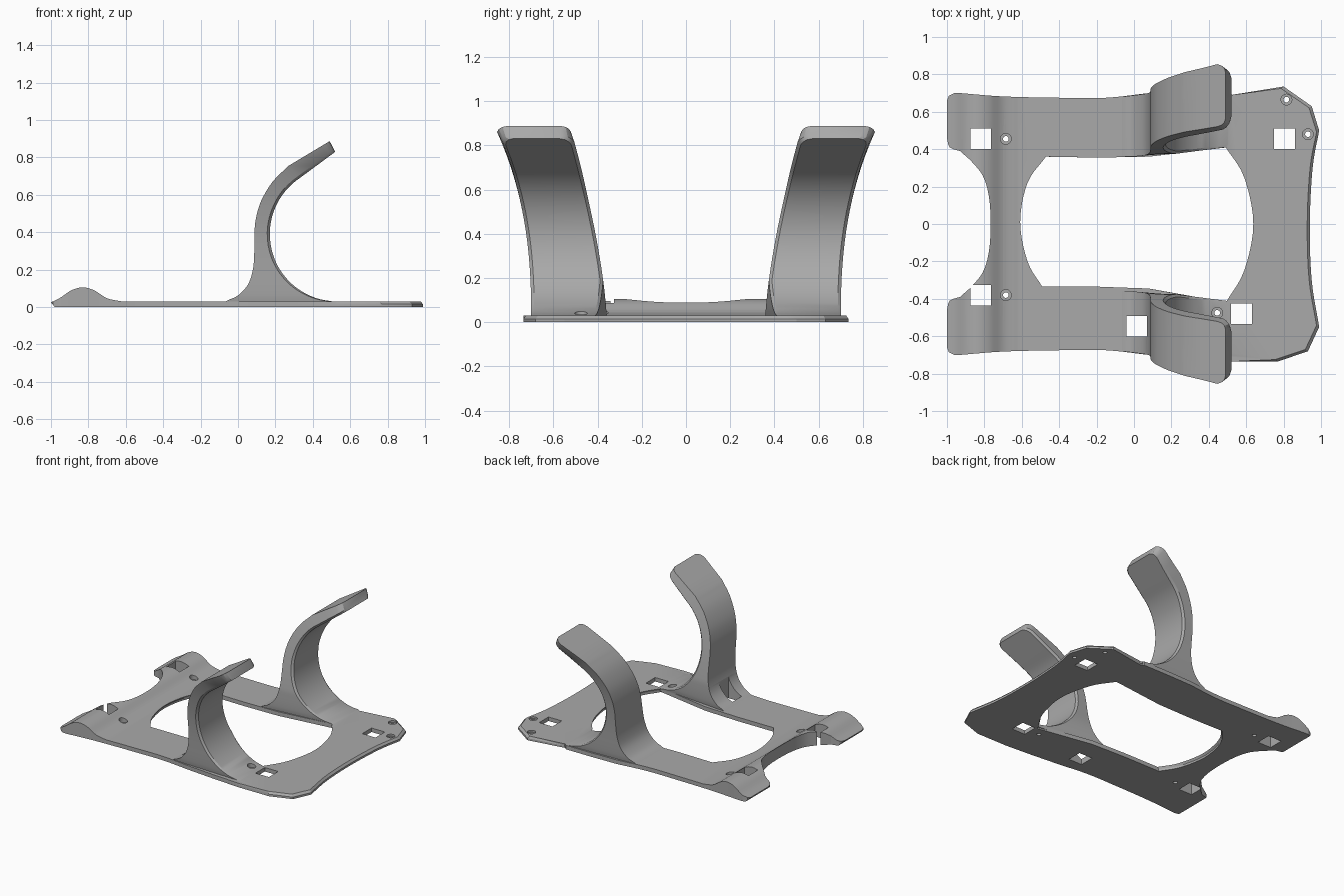
import bpy, bmesh, math
from mathutils import Vector

cube = bpy.data.objects.get("Cube")
if cube:
    bpy.data.objects.remove(cube, do_unlink=True)

grey = bpy.data.materials.new("plain grey")
grey.use_nodes = True
grey.diffuse_color = (0.4, 0.4, 0.4, 1)
grey.node_tree.nodes["Principled BSDF"].inputs["Base Color"].default_value = (0.4, 0.4, 0.4, 1)


def smooth_path(pts, n=5):
    """Catmull-Rom curve through 2D points."""
    p = [Vector(q) for q in pts]
    p = [2 * p[0] - p[1]] + p + [2 * p[-1] - p[-2]]
    out = []
    for a, b, c, d in zip(p, p[1:], p[2:], p[3:]):
        for i in range(n):
            t = i / n
            out.append(0.5 * (2 * b + (c - a) * t + (2 * a - 5 * b + 4 * c - d) * t * t
                              + (3 * b - a - 3 * c + d) * t ** 3))
    return [tuple(v) for v in out + [p[-2]]]


def loft(name, rings):
    """Closed solid through rings that have equal point counts."""
    bm = bmesh.new()
    vs = [[bm.verts.new(co) for co in ring] for ring in rings]
    n = len(vs[0])
    for r, s in zip(vs, vs[1:]):
        for i in range(n):
            bm.faces.new((r[i], r[(i + 1) % n], s[(i + 1) % n], s[i]))
    bm.faces.new(vs[0])
    bm.faces.new(vs[-1])
    bmesh.ops.recalc_face_normals(bm, faces=bm.faces)
    me = bpy.data.meshes.new(name)
    bm.to_mesh(me)
    bm.free()
    me.materials.append(grey)
    ob = bpy.data.objects.new(name, me)
    bpy.context.collection.objects.link(ob)
    return ob


def combine(target, other, operation):
    mod = target.modifiers.new("cut", "BOOLEAN")
    mod.object, mod.operation, mod.solver = other, operation, "EXACT"
    bpy.context.view_layer.objects.active = target
    bpy.ops.object.modifier_apply(modifier=mod.name)
    bpy.data.objects.remove(other, do_unlink=True)


# Base plate: side profile with a rounded hump at one end
hump = smooth_path([(-1, 0.025), (-0.95, 0.05), (-0.89, 0.09), (-0.83, 0.105),
                    (-0.77, 0.09), (-0.7, 0.047), (-0.62, 0.03)])
profile = [(1.1, 0), (-0.98, 0)] + hump[::-1][::-1] + [(1.1, 0.03)]
plate = loft("base_plate", [[(x, y, z) for x, z in profile] for y in (-0.9, 0.9)])

# Plan outline, with a top chamfer around the wide end
notch = smooth_path([(-0.93, -0.39), (-0.86, -0.325), (-0.8, -0.24), (-0.77, -0.1), (-0.77, 0.1),
                     (-0.8, 0.24), (-0.86, 0.325), (-0.93, 0.39)])
corner = smooth_path([(-0.93, 0.39), (-0.985, 0.41), (-1, 0.46)], 3)
outer_corner = [(-1, 0.66), (-0.99, 0.685), (-0.96, 0.7)]
side = smooth_path([(-0.93, 0.7), (-0.7, 0.682), (-0.4, 0.675), (-0.15, 0.675), (0.08, 0.7)])
wide_end = smooth_path([(0.99, 0.5), (0.955, 0.3), (0.94, 0), (0.95, -0.3), (0.99, -0.55)])
flip = lambda pts: [(x, -y) for x, y in pts][::-1]
outline = (notch + corner[1:] + outer_corner + side
           + [(0.3, 0.705), (0.5, 0.705), (0.52, 0.69), (0.8, 0.735), (0.95, 0.63)] + wide_end
           + [(0.93, -0.68), (0.77, -0.735), (0.52, -0.735), (0.3, -0.72)]
           + flip(side) + flip(outer_corner) + flip(corner)[:-1])


def outline_ring(z, inset):
    return [(x - inset, y * (1 - inset), z) if x > 0.54 else (x, y, z) for x, y in outline]


combine(plate, loft("outline_cutter", [outline_ring(z, i) for z, i in
                    ((-0.1, 0), (0.015, 0), (0.031, 0.015), (0.3, 0.015))]), "INTERSECT")

# Central opening with bowed ends and a chamfered rim
opening = (smooth_path([(-0.5, -0.335), (-0.58, -0.2), (-0.62, 0.01), (-0.58, 0.22), (-0.48, 0.36)])
           + [(-0.2, 0.355), (0.08, 0.36)]
           + smooth_path([(0.5, 0.41), (0.6, 0.25), (0.65, 0), (0.6, -0.25), (0.5, -0.42)])
           + [(0.08, -0.345), (-0.2, -0.335)])
combine(plate, loft("opening_cutter", [[(x * s, y, z) for x, y in opening] for z, s in
                    ((-0.1, 1), (0.015, 1), (0.031, 0.98), (0.3, 0.98))]), "DIFFERENCE")

# Curled hooks: matched points on the back curve and the inner arc
CX, CZ, R = 0.53, 0.39, 0.36


def arc_x(z):
    return CX - math.sqrt(max(0, R * R - (z - CZ) ** 2))


back_low = smooth_path([(-0.1, 0.01), (-0.05, 0.038), (0, 0.062), (0.05, 0.115),
                        (0.075, 0.18), (0.086, 0.26), (0.087, 0.4)], 4)
stations = [(x, z, arc_x(z), z) for x, z in back_low]
back_high = smooth_path([(0.087, 0.4), (0.097, 0.48), (0.125, 0.57), (0.185, 0.67), (0.27, 0.755)], 4)
for i, (x, z) in enumerate(back_high[1:], 1):
    a = math.radians(179 - 55 * i / (len(back_high) - 1))
    stations.append((x, z, CX + R * math.cos(a), CZ + R * math.sin(a)))
end = stations[-1]
tip = (0.49, 0.887, 0.52, 0.83)
insets = [0] * len(stations)
for t, inset in ((0.4, 0), (0.8, 0), (0.9, 0.008), (0.97, 0.024), (1, 0.045)):
    stations.append(tuple(p + (q - p) * t for p, q in zip(end, tip)))
    insets.append(inset)


def flank(x, z):
    """Inner and outer distance of the hook sides from the centre line."""
    k = min(z, 0.86) / 0.85
    near = max(0.358 + 0.16 * k ** 1.5, 0.355 + 0.13 * (x - 0.08))
    return near, 0.7 + 0.15 * k ** 2.5 - max(0, 0.1 - x) * 0.12


def hook_ring(station, inset, sign):
    xo, zo, xi, zi = station
    back, front = Vector((xo, zo)), Vector((xi, zi))
    c = 0.014
    mid = front + (back - front).normalized() * c
    (b0, b1), (f0, f1) = flank(*back), flank(*front)
    pts = [(back, b0 + inset), (back, b1 - inset), (mid, f1 - inset),
           (front, f1 - inset - c), (front, f0 + inset + c), (mid, f0 + inset)]
    return [(p.x, sign * y, p.y) for p, y in pts]


for sign in (-1, 1):
    hook = loft("hook", [hook_ring(s, i, sign) for s, i in zip(stations, insets)])
    combine(plate, hook, "UNION")


def cut_prism(x, y, r, sides, z0, z1, turn=0):
    ring = [(x + r * math.cos(turn + math.tau * i / sides),
             y + r * math.sin(turn + math.tau * i / sides)) for i in range(sides)]
    combine(plate, loft("hole_cutter", [[(u, v, z) for u, v in ring] for z in (z0, z1)]), "DIFFERENCE")


# Square slots
for x, y in ((-0.82, 0.455), (-0.82, -0.38), (0.015, -0.547), (0.575, -0.48), (0.805, 0.455)):
    cut_prism(x, y, 0.078, 4, -0.1, 0.25, math.pi / 4)

# Countersunk screw holes
for x, y in ((-0.685, 0.455), (-0.685, -0.38), (0.445, -0.475), (0.815, 0.665), (0.93, 0.48)):
    cut_prism(x, y, 0.029, 24, 0.016, 0.15)
    cut_prism(x, y, 0.015, 24, -0.1, 0.1)

plate.name = "plate_with_hooks"
bpy.ops.object.select_all(action="DESELECT")
plate.select_set(True)
bpy.context.view_layer.objects.active = plate
bpy.ops.object.shade_smooth_by_angle(angle=math.radians(25))
